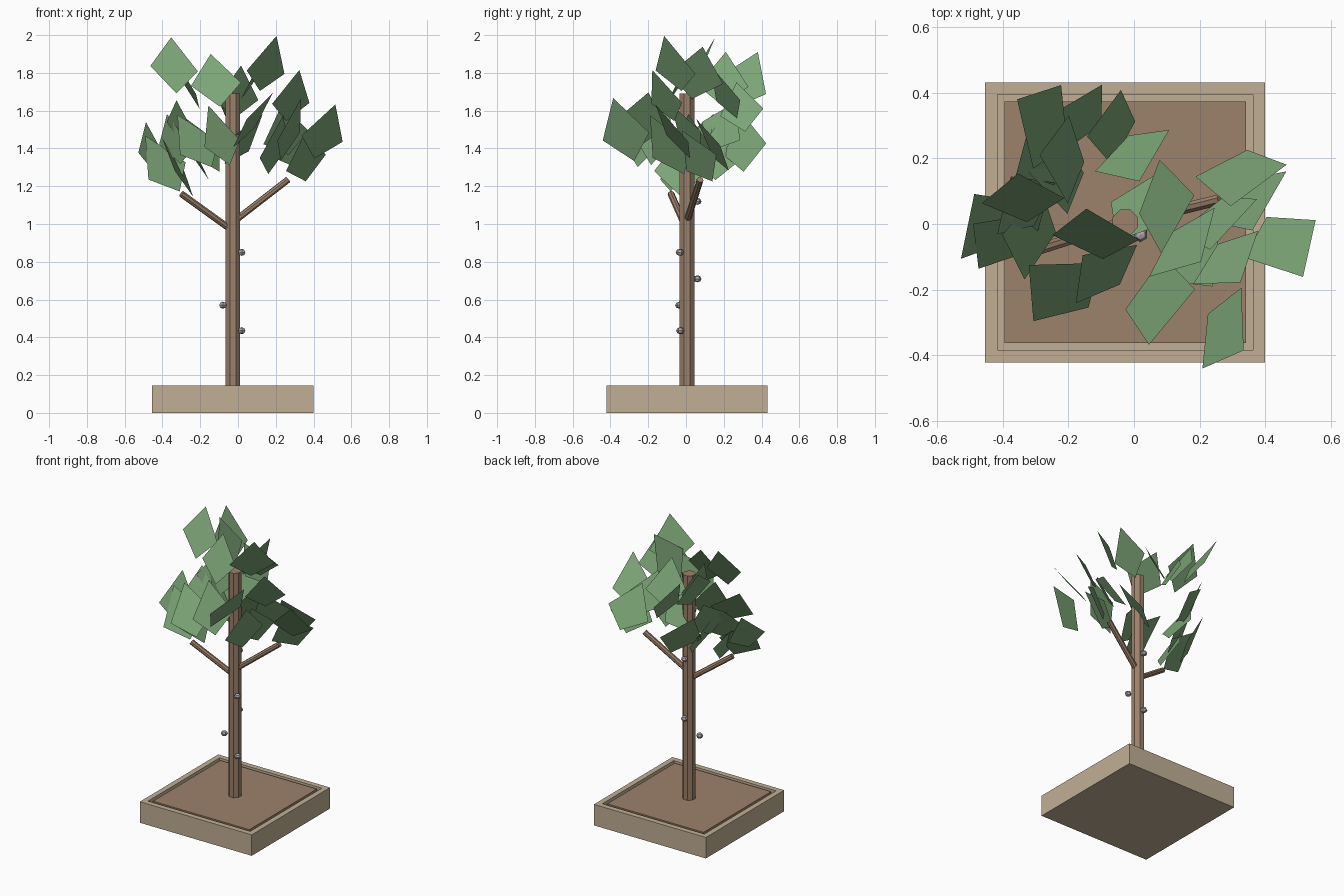
import bpy, bmesh, math, random
from mathutils import Vector, Matrix

cube = bpy.data.objects.get("Cube")
if cube:
    bpy.data.objects.remove(cube, do_unlink=True)

random.seed(4)
CENTRE = Vector((-0.027, 0.005, 0))


def material(name, r, g, b):
    mat = bpy.data.materials.new(name)
    mat.use_nodes = True
    mat.diffuse_color = (r, g, b, 1)
    bsdf = mat.node_tree.nodes["Principled BSDF"]
    bsdf.inputs["Base Color"].default_value = (r, g, b, 1)
    bsdf.inputs["Roughness"].default_value = 0.9
    return mat


tan = material("planter tan", 0.53, 0.43, 0.3)
brown = material("bark and soil brown", 0.335, 0.22, 0.145)
green = material("leaf green", 0.2, 0.37, 0.18)
grey = material("knob grey", 0.45, 0.42, 0.41)


def add_object(name, bm, mat):
    mesh = bpy.data.meshes.new(name)
    bm.to_mesh(mesh)
    bm.free()
    mesh.materials.append(mat)
    obj = bpy.data.objects.new(name, mesh)
    bpy.context.collection.objects.link(obj)
    return obj


def box(half, low, high):
    bm = bmesh.new()
    size = Matrix.Diagonal((2 * half, 2 * half, high - low, 1))
    place = Matrix.Translation(CENTRE + Vector((0, 0, (low + high) / 2)))
    bmesh.ops.create_cube(bm, size=1, matrix=place @ size)
    return bm


def rod(name, start, end, radius, sides):
    start, end = Vector(start), Vector(end)
    axis = end - start
    turn = axis.to_track_quat('Z', 'Y').to_matrix().to_4x4()
    turn = turn @ Matrix.Rotation(math.pi / sides, 4, 'Z')
    bm = bmesh.new()
    bmesh.ops.create_cone(bm, cap_ends=True, segments=sides, radius1=radius,
                          radius2=radius, depth=axis.length,
                          matrix=Matrix.Translation((start + end) / 2) @ turn)
    return add_object(name, bm, brown)


# Square planter: flat rim, upright inner wall, shallow recessed floor
bm = box(0.427, 0, 0.145)
top = max(bm.faces, key=lambda f: f.calc_center_median().z)
for width in (0.037, 0.0005):
    bmesh.ops.inset_region(bm, faces=[top], thickness=width, use_even_offset=True)
for v in top.verts:
    v.co.z -= 0.025
add_object("planter", bm, tan)

# Soil slab, leaving a narrow gap inside the rim
add_object("soil", box(0.368, 0.09, 0.142), brown)

# Trunk and two branches
rod("trunk", CENTRE + Vector((0, 0, 0.12)), CENTRE + Vector((0, 0, 1.69)), 0.042, 8)
rod("right_branch", (-0.05, 0, 0.98), (-0.3, -0.08, 1.16), 0.018, 8)
rod("left_branch", (0, 0.01, 1.03), (0.265, 0.075, 1.235), 0.018, 8)

# Small faceted knobs on the bark
for i, spot in enumerate([(0.02, -0.03, 0.435), (-0.08, -0.035, 0.57),
                          (-0.03, 0.06, 0.71), (0.02, -0.033, 0.85),
                          (-0.03, 0.06, 1.12)]):
    bm = bmesh.new()
    bmesh.ops.create_uvsphere(bm, u_segments=6, v_segments=4, radius=0.022,
                              matrix=Matrix.Translation(spot)
                              @ Matrix.Diagonal((1, 1, 0.85, 1)))
    add_object(f"bark_knob_{i + 1}", bm, grey)

# Leaf centres with the compass angle each blade faces
LEAVES = [
    (-0.46, 0.01, 1.4, -35), (-0.4, -0.04, 1.32, -60), (-0.34, 0.07, 1.45, -45),
    (-0.23, -0.19, 1.44, -60), (-0.32, -0.03, 1.3, -10), (-0.1, -0.14, 1.47, -50),
    (-0.28, 0.31, 1.76, -8), (-0.19, 0.31, 1.42, -40), (-0.24, 0.16, 1.38, 5),
    (-0.07, 0.29, 1.62, -12), (-0.34, 0.08, 1.84, -83), (-0.22, 0.2, 1.77, 0),
    (-0.12, -0.03, 1.76, -95), (-0.3, 0.2, 1.52, -30),
    (0, 0.2, 1.7, 120), (0.08, -0.23, 1.55, 165), (0.28, -0.33, 1.5, 158),
    (0.46, -0.07, 1.49, 112), (0.32, 0.14, 1.42, 105), (0.36, 0.06, 1.36, 135),
    (0.2, -0.1, 1.42, 150), (0.25, 0, 1.5, 120), (0.16, -0.07, 1.85, 135),
    (0.1, 0.06, 1.8, 175), (0.29, -0.12, 1.68, 130), (0.03, 0.04, 1.45, 140),
]


def leaf(name, centre, compass):
    # Kite-shaped blade tilted back from its facing direction
    yaw = math.radians(compass)
    facing = Vector((math.cos(yaw), math.sin(yaw), 0))
    lean = random.uniform(0.4, 0.65)
    rise = Vector((0, 0, 1))
    normal = facing * math.cos(lean) + rise * math.sin(lean)
    up = rise * math.cos(lean) - facing * math.sin(lean)
    up.rotate(Matrix.Rotation(random.uniform(-0.4, 0.4), 3, normal))
    side = up.cross(normal)
    long, wide = random.uniform(0.15, 0.185), random.uniform(0.115, 0.145)
    slip = random.uniform(-0.07, 0)
    c = Vector(centre)
    corners = [c + up * long, c - side * wide + up * slip,
               c - up * long, c + side * wide - up * 0.04]
    bm = bmesh.new()
    bm.faces.new([bm.verts.new(p) for p in corners])
    add_object(name, bm, green)


for i, (x, y, z, compass) in enumerate(LEAVES):
    leaf(f"leaf_{i + 1}", (x, y, z), compass)
